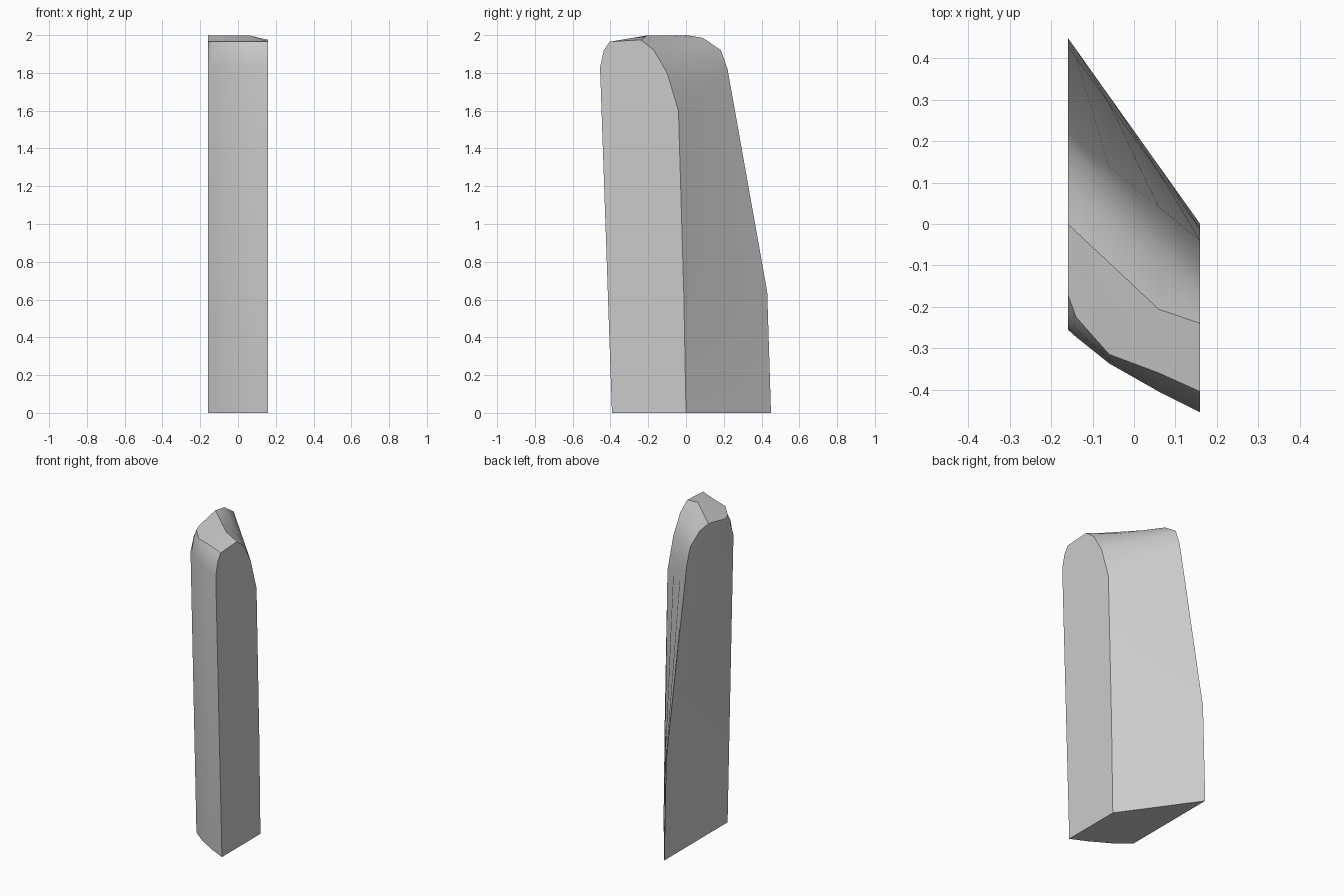
import bpy
import bmesh
from math import radians

if "Cube" in bpy.data.objects:
    bpy.data.objects.remove(bpy.data.objects["Cube"], do_unlink=True)

# Single flat colour
grey = bpy.data.materials.new("light_grey")
grey.use_nodes = True
grey.diffuse_color = (0.6, 0.6, 0.6, 1)
grey.node_tree.nodes["Principled BSDF"].inputs["Base Color"].default_value = (0.6, 0.6, 0.6, 1)

HALF = 0.16

# Sloping back and crown outline (y, z) on each flat side, from base to ridge
BACK_RIGHT = [(0.45, 0), (0.43, 0.64), (0.22, 1.82), (0.185, 1.92), (0.09, 1.985), (0, 2)]
BACK_LEFT = [(0, 0), (-0.012, 0.64), (-0.04, 1.6), (-0.1, 1.8), (-0.17, 1.92), (-0.24, 1.975)]

# Front stations: x, then y at the cap edge, shoulder and base
FRONT = [
    (-HALF, -0.17, -0.255, -0.195),
    (-0.14, -0.225, -0.273, -0.213),
    (-0.06, -0.315, -0.337, -0.275),
    (0.06, -0.36, -0.405, -0.345),
    (HALF, -0.405, -0.455, -0.392),
]


def section(x, cap, shoulder, base):
    """Closed outline of the block at one x station."""
    t = (x + HALF) / (2 * HALF)
    pts = [(a[0] + (b[0] - a[0]) * t, a[1] + (b[1] - a[1]) * t)
           for a, b in zip(BACK_RIGHT, BACK_LEFT)]
    if 0 < t < 1:  # crown stays level before dropping at the left side
        pts[-1] = (pts[-1][0] - 0.06 * t, 1.998)
    pts += [(cap, 1.965), (0.4 * cap + 0.6 * shoulder, 1.92), (shoulder, 1.83), (base, 0)]
    return [(x, y, z) for y, z in pts]


# Loft the stations into one closed block
bm = bmesh.new()
rings = [[bm.verts.new(p) for p in section(*f)] for f in FRONT]
for a, b in zip(rings, rings[1:]):
    for i in range(len(a)):
        j = (i + 1) % len(a)
        bm.faces.new((a[i], a[j], b[j], b[i]))
bm.faces.new(rings[0])
bm.faces.new(rings[-1])
bmesh.ops.recalc_face_normals(bm, faces=bm.faces)

mesh = bpy.data.meshes.new("slanted_block")
bm.to_mesh(mesh)
bm.free()
mesh.materials.append(grey)
block = bpy.data.objects.new("slanted_block", mesh)
bpy.context.collection.objects.link(block)

# Soft front and crown, crisp side edges
bpy.ops.object.select_all(action="DESELECT")
block.select_set(True)
bpy.context.view_layer.objects.active = block
bpy.ops.object.shade_smooth_by_angle(angle=radians(35))
